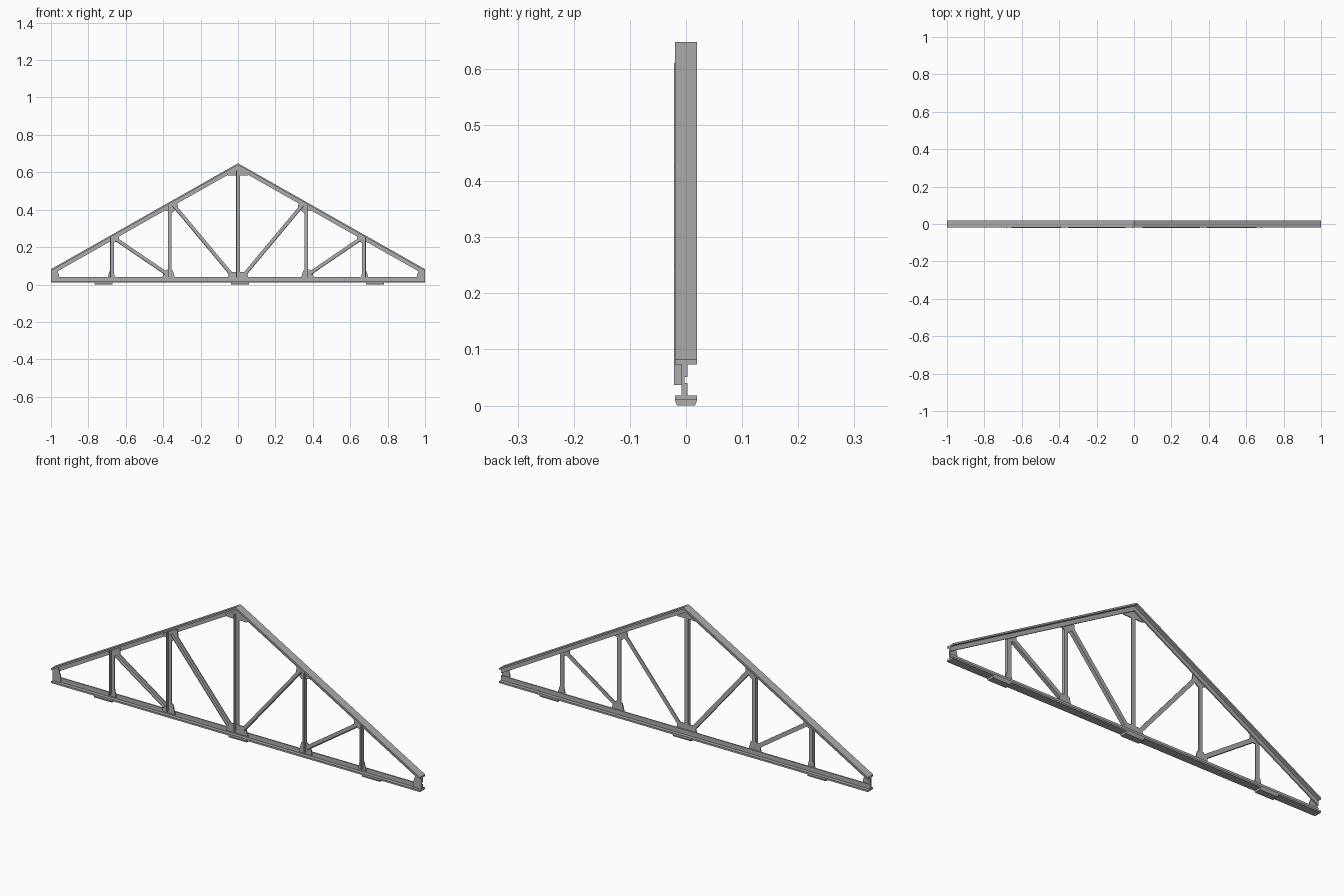
import bpy
import bmesh
from mathutils import Vector

cube = bpy.data.objects.get("Cube")
if cube:
    bpy.data.objects.remove(cube, do_unlink=True)

steel = bpy.data.materials.new("grey_steel")
steel.use_nodes = True
color = (0.42, 0.42, 0.42, 1)
steel.diffuse_color = color
steel.node_tree.nodes["Principled BSDF"].inputs["Base Color"].default_value = color

RIDGE, EAVE = 0.648, 0.082      # heights of the top chord at the middle and ends
FLANGE_TOP = 0.018              # top of the bottom chord's flange
STEM = 0.003                    # half thickness of the chord stems
HALF = 0.02                     # half width of the chord flanges


def prism(bm, points, y0, y1):
    """Extrude an (x, z) outline from y0 to y1."""
    front = [bm.verts.new((x, y0, z)) for x, z in points]
    face = bm.faces.new(front)
    made = bmesh.ops.extrude_face_region(bm, geom=[face])["geom"]
    moved = [v for v in made if isinstance(v, bmesh.types.BMVert)]
    bmesh.ops.translate(bm, verts=moved, vec=(0, y1 - y0, 0))


def finish(name, bm):
    bmesh.ops.recalc_face_normals(bm, faces=bm.faces[:])
    mesh = bpy.data.meshes.new(name)
    bm.to_mesh(mesh)
    bm.free()
    mesh.materials.append(steel)
    obj = bpy.data.objects.new(name, mesh)
    bpy.context.collection.objects.link(obj)
    return obj


def part(name, points, y0, y1):
    bm = bmesh.new()
    prism(bm, points, y0, y1)
    return finish(name, bm)


def rect(x0, x1, z0, z1):
    return [(x0, z0), (x1, z0), (x1, z1), (x0, z1)]


def chevron(top, bottom):
    """Outline of a gable band lying between two depths under the ridge line."""
    return [(-1, EAVE - top), (0, RIDGE - top), (1, EAVE - top),
            (1, EAVE - bottom), (0, RIDGE - bottom), (-1, EAVE - bottom)]


def angle_bar(name, start, end, width=0.02, thick=0.004):
    """L-section bar; the standing leg is on the right of the start-end direction."""
    a, b = Vector(start), Vector(end)
    d = (b - a).normalized()
    n = Vector((d.y, -d.x))
    bm = bmesh.new()

    def strip(s0, s1, y0, y1):
        prism(bm, [a + n * s0, b + n * s0, b + n * s1, a + n * s1], y0, y1)

    strip(-width / 2, width / 2, -STEM - thick, -STEM)
    strip(width / 2 - thick, width / 2, -0.021, -STEM - thick)
    return finish(name, bm)


def mirrored(points, side):
    return [(x * side, z) for x, z in points]


# Tee-section chords
part("top_chord_flange", chevron(0, 0.009), -HALF, HALF)
part("top_chord_stem", chevron(0.009, 0.031), -STEM, STEM)
part("bottom_chord_flange", rect(-1, 1, 0.01, FLANGE_TOP), -HALF, HALF)
part("bottom_chord_stem", rect(-1, 1, FLANGE_TOP, 0.04), -STEM, STEM)

# Gusset outlines for one half
gussets = {
    "end_gusset": [(-1, .018), (-.957, .018), (-.957, .05), (-.97, .088), (-1, .075)],
    "outer_top_gusset": [(-.70, .235), (-.66, .225), (-.635, .235),
                         (-.635, .272), (-.70, .24)],
    "outer_foot_gusset": [(-.70, .025), (-.655, .025), (-.665, .07), (-.688, .07)],
    "inner_top_gusset": [(-.40, .40), (-.35, .385), (-.32, .415),
                         (-.325, .448), (-.40, .41)],
    "inner_foot_gusset": [(-.405, .025), (-.335, .025), (-.348, .075),
                          (-.38, .08), (-.40, .065)],
}

for side, label in ((-1, "right"), (1, "left")):
    for name, outline in gussets.items():
        part(f"{name}_{label}", mirrored(outline, -side), -0.008, -STEM)

    # Posts and diagonals, with the standing leg on the outer lower side
    for name, a, b in (
        ("outer_post", (-.674, .25), (-.674, .037)),
        ("inner_post", (-.365, .425), (-.365, .037)),
        ("outer_diagonal", (-.65, .24), (-.385, .06)),
        ("inner_diagonal", (-.345, .425), (-.04, .06)),
    ):
        if side < 0:
            angle_bar(f"{name}_{label}", a, b)
        else:
            (ax, az), (bx, bz) = a, b
            angle_bar(f"{name}_{label}", (-bx, bz), (-ax, az))

# Middle joint plates and king post
part("ridge_gusset", [(-.065, .59), (-.05, .583), (.05, .583), (.065, .59),
                      (0, .63)], -0.008, -STEM)
part("middle_foot_gusset", [(-.06, .025), (.06, .025), (.045, .068),
                            (-.045, .068)], -0.008, -STEM)
angle_bar("king_post", (0, .61), (0, .037))

# Bearing pads with tapered undersides
for i, x in enumerate((-.72, .01, .732)):
    bm = bmesh.new()
    bmesh.ops.create_cube(bm, size=1)
    for v in bm.verts:
        low = v.co.z < 0
        v.co = (x + v.co.x * .097, v.co.y * (.032 if low else .04),
                0 if low else .01)
    finish(f"bearing_pad_{i + 1}", bm)
